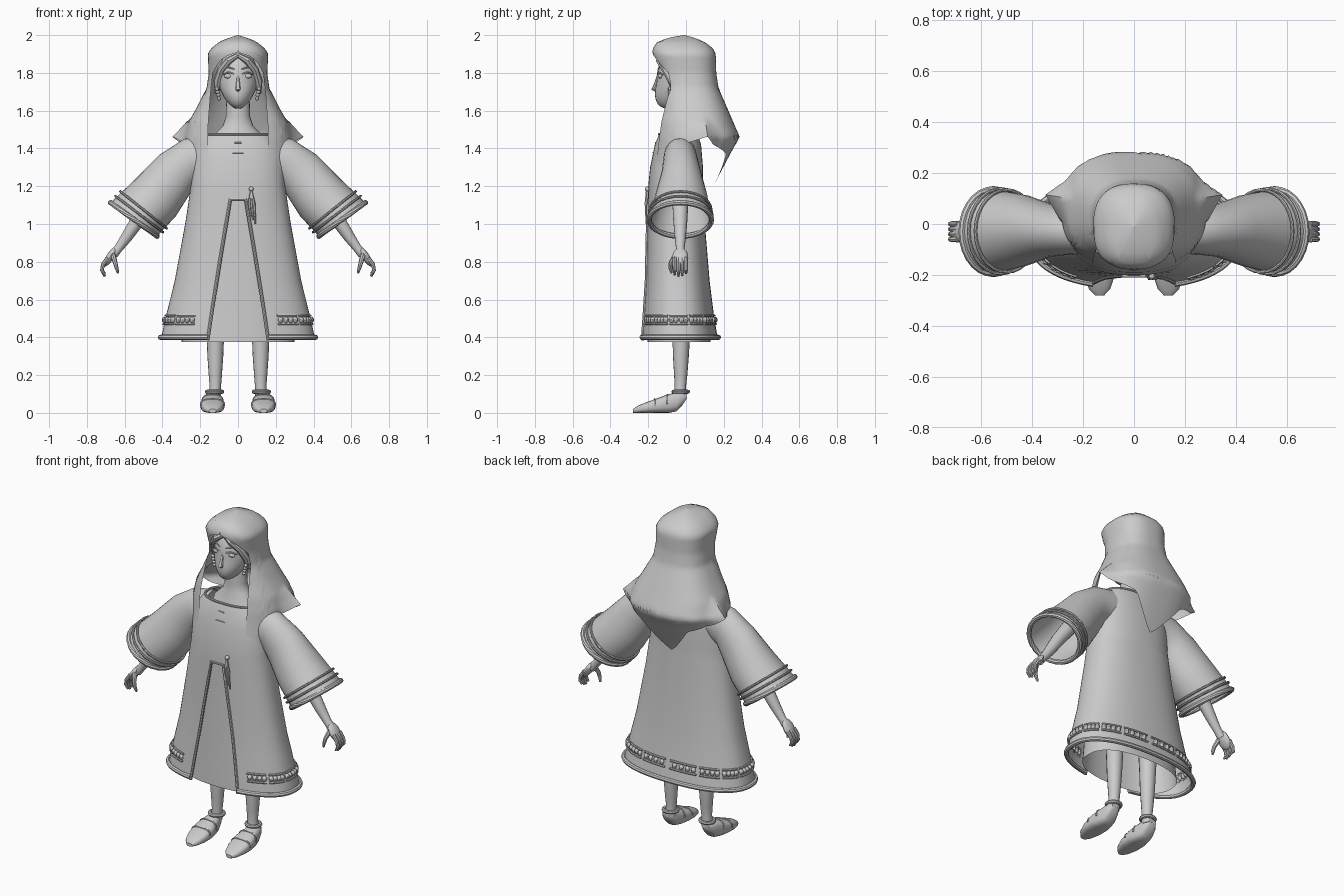
import bpy, bmesh
from math import sin, cos, pi, radians, degrees, asin, copysign
from mathutils import Vector, Matrix

default_cube = bpy.data.objects.get("Cube")
if default_cube:
    bpy.data.objects.remove(default_cube)

grey = bpy.data.materials.new("plain_grey")
grey.use_nodes = True
grey.diffuse_color = (0.6, 0.6, 0.6, 1)
grey.node_tree.nodes["Principled BSDF"].inputs["Base Color"].default_value = (0.6, 0.6, 0.6, 1)
made = []


def finish(bm, name, mirror=False):
    """Turn a bmesh into a named object, optionally mirrored across x."""
    bmesh.ops.remove_doubles(bm, verts=bm.verts, dist=0.0002)
    bmesh.ops.recalc_face_normals(bm, faces=bm.faces)
    mesh = bpy.data.meshes.new(name)
    bm.to_mesh(mesh)
    bm.free()
    mesh.materials.append(grey)
    obj = bpy.data.objects.new(name, mesh)
    bpy.context.scene.collection.objects.link(obj)
    if mirror:
        mod = obj.modifiers.new("Mirror", "MIRROR")
        mod.use_mirror_merge = False
    made.append(obj)


def loft(bm, rings, closed=True, caps=False, loop=False):
    rows = [[bm.verts.new(p) for p in ring] for ring in rings]
    count = len(rows[0])
    following = rows[1:] + rows[:1] if loop else rows[1:]
    for a, b in zip(rows, following):
        for i in range(count if closed else count - 1):
            j = (i + 1) % count
            bm.faces.new((a[i], a[j], b[j], b[i]))
    if caps:
        bm.faces.new(rows[0][::-1])
        bm.faces.new(rows[-1])


def tube(bm, points, radius, ref=(0, 1, 0), loop=False, sides=8):
    """Sweep a round section along points; radius may be one per point."""
    pts = [Vector(p) for p in points]
    last = len(pts) - 1
    radii = radius if isinstance(radius, (list, tuple)) else [radius] * len(pts)
    rings = []
    for i, p in enumerate(pts):
        ahead = pts[(i + 1) % len(pts)] if loop else pts[min(i + 1, last)]
        behind = pts[i - 1] if loop else pts[max(i - 1, 0)]
        t = (ahead - behind).normalized()
        u = t.cross(Vector(ref)).normalized()
        w = t.cross(u)
        rings.append([p + radii[i] * (u * cos(2 * pi * k / sides) + w * sin(2 * pi * k / sides))
                      for k in range(sides)])
    loft(bm, rings, caps=not loop, loop=loop)


def blob(bm, loc, scale, segments=16):
    matrix = Matrix.Translation(loc) @ Matrix.Diagonal((*scale, 1))
    return bmesh.ops.create_uvsphere(bm, u_segments=segments, v_segments=segments // 2 + 2,
                                     radius=1, matrix=matrix)["verts"]


def interp(table, key):
    """Linear lookup in rows sorted by their first value."""
    if key <= table[0][0]:
        return table[0][1:]
    for lo, hi in zip(table, table[1:]):
        if key <= hi[0]:
            f = (key - lo[0]) / (hi[0] - lo[0])
            return [a + (b - a) * f for a, b in zip(lo[1:], hi[1:])]
    return table[-1][1:]


def section(table, z, a, e, grow=0.0):
    """Point on a rounded section; the angle runs from the front."""
    rx, front, back = interp(table, z)
    s, c = sin(a), -cos(a)
    return Vector(((rx + grow) * copysign(abs(s) ** e, s),
                   (front + back) / 2 + ((back - front) / 2 + grow) * copysign(abs(c) ** e, c), z))


def edge_angle(table, opening, z, e):
    half = interp(opening, z)[0]
    return asin(min(1, half / interp(table, z)[0]) ** (1 / e))


# Outer gown with a front slit
E = 0.85
gown = [(0.385, 0.41, -0.24, 0.17), (0.5, 0.385, -0.23, 0.15), (0.7, 0.335, -0.215, 0.125),
        (1.0, 0.28, -0.205, 0.1), (1.2, 0.25, -0.2, 0.09), (1.3, 0.245, -0.19, 0.09),
        (1.42, 0.22, -0.165, 0.08), (1.48, 0.17, -0.14, 0.06)]
slit = [(0.385, 0.16), (0.6, 0.128), (0.9, 0.08), (1.13, 0.04), (1.131, 0)]
levels = [0.385, 0.45, 0.5, 0.6, 0.7, 0.85, 1.0, 1.13, 1.131, 1.2, 1.3, 1.36, 1.42, 1.48]


def gown_row(z, count=56, grow=0.0):
    a0 = edge_angle(gown, slit, z, E)
    return [section(gown, z, a0 + 2 * (pi - a0) * i / count, E, grow) for i in range(count + 1)]


bm = bmesh.new()
loft(bm, [gown_row(z) for z in levels], closed=False)
finish(bm, "gown")

bm = bmesh.new()
tube(bm, gown_row(0.4, grow=0.004), 0.014, ref=(0, 0, 1))
left_edge = [gown_row(z)[0] for z in levels[:8]]
right_edge = [gown_row(z)[-1] for z in levels[:8]]
tube(bm, left_edge + right_edge[::-1], 0.009)
tube(bm, gown_row(1.475)[:-1], 0.007, ref=(0, 0, 1), loop=True)
finish(bm, "gown_edging")

# Beaded border in short lengths above the hem
bm = bmesh.new()
groups = 12
for g in range(groups):
    start = 29 + 302 * g / groups
    angles = [radians(start + 22 * k / 8) for k in range(9)]
    for z in (0.47, 0.515):
        tube(bm, [section(gown, z, a, E, 0.003) for a in angles], 0.006, ref=(0, 0, 1), sides=6)
    for a in angles[1::2]:
        blob(bm, section(gown, 0.492, a, E, 0.002), (0.014, 0.014, 0.017), 8)
finish(bm, "beaded_border")

# Underskirt seen in the slit
underskirt = [(0.375, 0.3, -0.205, 0.13), (0.7, 0.27, -0.19, 0.1), (1.18, 0.22, -0.175, 0.07)]
bm = bmesh.new()
loft(bm, [[section(underskirt, z, 2 * pi * i / 40, 0.85) for i in range(40)]
          for z in (0.375, 0.5, 0.7, 0.95, 1.18)])
finish(bm, "underskirt")

# Flared sleeves: upper and lower edge points, then y centre and half depth
sleeve = [((0.15, 1.475), (0.15, 1.25), -0.03, 0.085), ((0.286, 1.45), (0.22, 1.22), -0.03, 0.09),
          ((0.414, 1.368), (0.26, 1.15), -0.025, 0.105), ((0.546, 1.235), (0.33, 1.04), -0.025, 0.14),
          ((0.675, 1.113), (0.428, 0.935), -0.03, 0.165)]


def sleeve_ring(f, grow=1.0, count=28):
    k = min(int(f), len(sleeve) - 2)
    mix = lambda p, q: p + (q - p) * (f - k)
    (u0, l0, c0, r0), (u1, l1, c1, r1) = sleeve[k:k + 2]
    up = Vector((mix(u0[0], u1[0]), 0, mix(u0[1], u1[1])))
    low = Vector((mix(l0[0], l1[0]), 0, mix(l0[1], l1[1])))
    mid, half = (up + low) / 2, (up - low) / 2 * grow
    mid.y = mix(c0, c1)
    depth = Vector((0, mix(r0, r1) * grow, 0))
    return [mid + half * cos(2 * pi * i / count) + depth * sin(2 * pi * i / count)
            for i in range(count)]


bm = bmesh.new()
loft(bm, [sleeve_ring(k / 2) for k in range(9)])
finish(bm, "sleeves", mirror=True)

bm = bmesh.new()
for f, grow, r in ((4, 1.0, 0.014), (3.75, 1.05, 0.007), (3.55, 1.05, 0.007)):
    tube(bm, sleeve_ring(f, grow), r, ref=(0.58, 0, 0.81), loop=True)
finish(bm, "cuff_bands", mirror=True)

# Arms and hands
bm = bmesh.new()
tube(bm, [(0.36, -0.03, 1.25), (0.53, -0.03, 1.02), (0.59, -0.03, 0.93), (0.632, -0.03, 0.872),
          (0.66, -0.03, 0.84)], [0.05, 0.038, 0.03, 0.023, 0.026], sides=14)
finish(bm, "arms", mirror=True)

bm = bmesh.new()
palm = blob(bm, (0, 0, 0), (0.02, 0.042, 0.058))
bmesh.ops.transform(bm, verts=palm, matrix=Matrix.Translation((0.678, -0.03, 0.825))
                    @ Matrix.Rotation(radians(-32), 4, "Y"))
for i in range(4):
    y, drop = -0.06 + 0.02 * i, (0.008, 0, 0.004, 0.016)[i]
    tube(bm, [(0.69, y, 0.82), (0.715, y, 0.785), (0.72, y, 0.755), (0.705, y, 0.722 + drop)],
         [0.012, 0.011, 0.01, 0.006])
tube(bm, [(0.662, -0.055, 0.835), (0.65, -0.08, 0.795), (0.642, -0.082, 0.765),
          (0.635, -0.076, 0.74)], [0.015, 0.012, 0.01, 0.006])
finish(bm, "hands", mirror=True)

# Legs, shoes and ankle straps
bm = bmesh.new()
tube(bm, [(0.12, -0.025, 0.7), (0.12, -0.025, 0.42), (0.12, -0.027, 0.3), (0.12, -0.028, 0.2),
          (0.12, -0.03, 0.14), (0.125, -0.03, 0.08)], [0.06, 0.047, 0.042, 0.035, 0.03, 0.034], sides=16)
finish(bm, "legs", mirror=True)

shoe = [(-0.28, 0, 0.02, 0.018), (-0.255, 0, 0.038, 0.042), (-0.2, 0, 0.06, 0.06),
        (-0.14, 0, 0.082, 0.064), (-0.09, 0, 0.1, 0.054), (-0.05, 0.008, 0.108, 0.045),
        (-0.02, 0.04, 0.11, 0.038), (0.002, 0.072, 0.1, 0.022)]


def shoe_ring(y, grow=0.0, count=20):
    low, high, half = interp(shoe, y)
    ring = []
    for i in range(count):
        c, s = cos(2 * pi * i / count), sin(2 * pi * i / count)
        rise = max(0, (low + high) / 2 + ((high - low) / 2 + grow) * copysign(abs(s) ** 0.7, s))
        ring.append((0.135 + (half + grow) * copysign(abs(c) ** 0.7, c), y, rise))
    return ring


bm = bmesh.new()
loft(bm, [shoe_ring(row[0]) for row in shoe], caps=True)
finish(bm, "shoes", mirror=True)

bm = bmesh.new()
for y in (-0.165, -0.1):
    tube(bm, shoe_ring(y)[:11], 0.005, sides=6)
tube(bm, [(0.124 + 0.04 * cos(a), -0.028 + 0.038 * sin(a), 0.112)
          for a in [2 * pi * k / 20 for k in range(20)]], 0.011, ref=(0, 0, 1), loop=True)
finish(bm, "shoe_straps", mirror=True)

# Neck flaring into the chest
neck = [(1.38, 0.16, -0.12, 0.05), (1.47, 0.13, -0.1, 0.05), (1.52, 0.08, -0.08, 0.045),
        (1.57, 0.064, -0.078, 0.04), (1.72, 0.06, -0.075, 0.05)]
bm = bmesh.new()
loft(bm, [[section(neck, row[0], 2 * pi * i / 24, 1) for i in range(24)] for row in neck], caps=True)
finish(bm, "neck")

# Head with a tapered jaw
bm = bmesh.new()
for v in blob(bm, (0, -0.035, 1.77), (0.108, 0.12, 0.16), 28):
    t = max(0, (1.75 - v.co.z) / 0.14)
    v.co.x *= 1 - 0.22 * t
    v.co.y -= 0.06 * t
finish(bm, "head")

bm = bmesh.new()
tube(bm, [(0, -0.148, 1.785), (0, -0.16, 1.74), (0, -0.17, 1.715), (0, -0.15, 1.703)],
     [0.007, 0.01, 0.014, 0.008])
for z in (1.683, 1.675):
    blob(bm, (0, -0.151, z), (0.023, 0.009, 0.006), 10)
finish(bm, "nose_and_mouth")

bm = bmesh.new()
blob(bm, (0.05, -0.135, 1.783), (0.024, 0.012, 0.013), 14)
tube(bm, [(0.022, -0.15, 1.795), (0.05, -0.146, 1.803), (0.08, -0.122, 1.79)], [0.003, 0.005, 0.003])
tube(bm, [(0.02, -0.148, 1.82), (0.055, -0.136, 1.832), (0.085, -0.112, 1.818)], [0.003, 0.005, 0.002])
finish(bm, "eyes_and_brows", mirror=True)

# Parted hair and earrings
bm = bmesh.new()
tube(bm, [(0, -0.135, 1.895), (0.05, -0.14, 1.865), (0.088, -0.11, 1.82), (0.108, -0.075, 1.76),
          (0.112, -0.055, 1.69)], [0.012, 0.02, 0.021, 0.022, 0.012])
finish(bm, "hair", mirror=True)

bm = bmesh.new()
for i in range(4):
    blob(bm, (0.112 - 0.004 * i, -0.085, 1.715 - 0.017 * i), (0.011, 0.011, 0.01), 8)
finish(bm, "earrings", mirror=True)

# Draped veil, open at the face, with long front ends and a pointed back
veil = [(1.19, 0.25, -0.2, 0.14), (1.24, 0.258, -0.195, 0.165), (1.4, 0.28, -0.17, 0.25),
        (1.46, 0.285, -0.165, 0.285), (1.54, 0.262, -0.155, 0.25), (1.61, 0.222, -0.145, 0.22),
        (1.72, 0.166, -0.135, 0.172), (1.8, 0.155, -0.15, 0.16), (1.9, 0.16, -0.18, 0.158),
        (1.93, 0.142, -0.175, 0.142), (1.967, 0.096, -0.15, 0.095), (1.99, 0.035, -0.075, 0.03),
        (2.0, 0.001, -0.011, -0.009)]
face_gap = [(1.24, 0.16), (1.5, 0.16), (1.7, 0.145), (1.8, 0.133), (1.86, 0.1), (1.89, 0.06), (1.91, 0)]
veil_hem = [(30, 1.235), (54, 1.24), (62, 1.42), (85, 1.43), (100, 1.465), (112, 1.42), (150, 1.37), (180, 1.19)]
V = 0.8
steps = [0, 0.005, 0.015, 0.03, 0.05, 0.07] + [0.09 + 0.91 * k / 32 for k in range(33)]
bm = bmesh.new()
rings = []
for v in steps:
    ring = []
    for i in range(65):
        turn = 31 + 298 * i / 64
        z = 2 - (2 - interp(veil_hem, min(turn, 360 - turn))[0]) * v
        a0 = edge_angle(veil, face_gap, z, V)
        a = a0 + 2 * (pi - a0) * i / 64
        p = section(veil, z, a, V)
        side = degrees(min(a, 2 * pi - a))
        p.x *= 1 + 0.24 * max(0, 1 - abs(side - 100) / 18) * max(0, (v - 0.8) / 0.2)
        ring.append(p)
    rings.append(ring)
loft(bm, rings, closed=False)
finish(bm, "veil")

# Chest fastenings and hanging tassel
bm = bmesh.new()
for z, half in ((1.43, 0.018), (1.378, 0.03)):
    y = section(gown, z, 0, E).y
    tube(bm, [(-half, y, z), (half, y, z)], 0.004, sides=6)
finish(bm, "chest_fastenings")

bm = bmesh.new()
blob(bm, (0.07, -0.205, 1.185), (0.013, 0.013, 0.013), 10)
for k in range(3):
    tube(bm, [(0.07, -0.208, 1.18), (0.06 + 0.012 * k, -0.212, 1.11),
              (0.068 + 0.012 * k, -0.21, 1.04 - 0.02 * k)], [0.005, 0.008, 0.004], sides=6)
finish(bm, "tassel")

# Smooth shading that keeps sharp edges
bpy.ops.object.select_all(action="DESELECT")
for obj in made:
    obj.select_set(True)
bpy.context.view_layer.objects.active = made[0]
bpy.ops.object.shade_smooth_by_angle(angle=radians(40))
